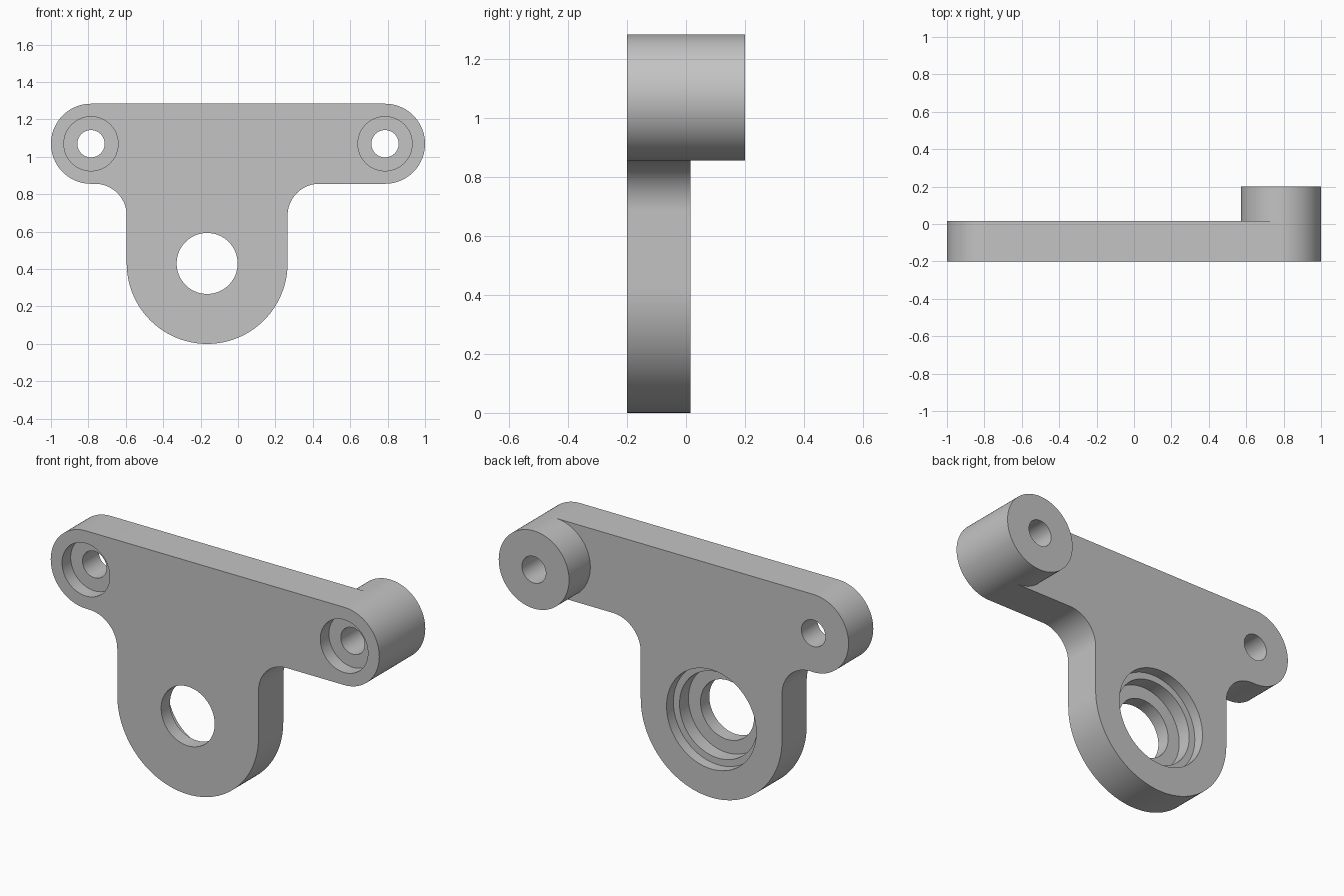
import bpy, bmesh
from math import cos, sin, radians, pi
from mathutils import Matrix

if "Cube" in bpy.data.objects:
    bpy.data.objects.remove(bpy.data.objects["Cube"], do_unlink=True)

FRONT, BACK, BOSS_END = -0.2, 0.015, 0.2
LUG_X, LUG_Z, LUG_R = 0.786, 1.07, 0.214
HUB_X, HUB_Z, HUB_R = -0.165, 0.43, 0.43
FILLET = 0.17
HOLE_R = 0.073

grey = bpy.data.materials.new("plain grey")
grey.use_nodes = True
grey.diffuse_color = (0.55, 0.55, 0.55, 1)
grey.node_tree.nodes["Principled BSDF"].inputs["Base Color"].default_value = (0.55, 0.55, 0.55, 1)


def arc(cx, cz, r, start, end, steps):
    """Points in the x-z plane, angles in degrees."""
    return [(cx + r * cos(radians(start + (end - start) * i / steps)),
             cz + r * sin(radians(start + (end - start) * i / steps)))
            for i in range(steps + 1)]


def make_object(name, bm):
    bmesh.ops.recalc_face_normals(bm, faces=bm.faces)
    mesh = bpy.data.meshes.new(name)
    bm.to_mesh(mesh)
    bm.free()
    mesh.materials.append(grey)
    obj = bpy.data.objects.new(name, mesh)
    bpy.context.collection.objects.link(obj)
    return obj


def smooth(obj):
    bpy.ops.object.select_all(action="DESELECT")
    obj.select_set(True)
    bpy.context.view_layer.objects.active = obj
    bpy.ops.object.shade_smooth_by_angle(angle=radians(30))


def lathe(name, x, z, profile, closed, steps=96):
    """Spin (radius, y) points about an axis along y."""
    bm = bmesh.new()
    verts = [bm.verts.new((x + r, y, z)) for r, y in profile]
    edges = [bm.edges.new(pair) for pair in zip(verts, verts[1:])]
    bmesh.ops.spin(bm, geom=verts + edges, cent=(x, 0, z), axis=(0, 1, 0),
                   angle=2 * pi, steps=steps, use_merge=True)
    bmesh.ops.remove_doubles(bm, verts=bm.verts, dist=1e-5)
    if closed:
        bmesh.ops.holes_fill(bm, edges=[e for e in bm.edges if e.is_boundary], sides=0)
    return make_object(name, bm)


# Plate outline: right lug, top edge, left lug, fillets and rounded hub
left, right = HUB_X - HUB_R, HUB_X + HUB_R
fillet_z = LUG_Z - LUG_R - FILLET
outline = (arc(LUG_X, LUG_Z, LUG_R, -90, 90, 48)
           + arc(-LUG_X, LUG_Z, LUG_R, 90, 270, 48)
           + arc(left - FILLET, fillet_z, FILLET, 90, 0, 20)
           + arc(HUB_X, HUB_Z, HUB_R, 180, 360, 64)
           + arc(right + FILLET, fillet_z, FILLET, 180, 90, 20))
bm = bmesh.new()
face = bm.faces.new([bm.verts.new((x, FRONT, z)) for x, z in outline])
extruded = bmesh.ops.extrude_face_region(bm, geom=[face])["geom"]
bmesh.ops.translate(bm, vec=(0, BACK - FRONT, 0),
                    verts=[v for v in extruded if isinstance(v, bmesh.types.BMVert)])
plate = make_object("bracket_plate", bm)

# Lug holes with front counterbores, and the stepped hub bore opening at the back
MARGIN = 0.1
SEAT = FRONT + 0.075
lug_bore = [(0.145, FRONT - MARGIN), (0.145, SEAT), (HOLE_R, SEAT), (HOLE_R, BACK + MARGIN)]
hub_bore = [(0.163, FRONT - MARGIN), (0.163, BACK - 0.138), (0.236, BACK - 0.138),
            (0.236, BACK - 0.06), (0.273, BACK - 0.06), (0.273, BACK + MARGIN)]
cutters = [lathe("left_lug_cutter", LUG_X, LUG_Z, lug_bore, True),
           lathe("right_lug_cutter", -LUG_X, LUG_Z, lug_bore, True),
           lathe("hub_cutter", HUB_X, HUB_Z, hub_bore, True)]
bpy.context.view_layer.objects.active = plate
for cutter in cutters:
    cutter.hide_render = True
    mod = plate.modifiers.new("bore", "BOOLEAN")
    mod.operation = "DIFFERENCE"
    mod.solver = "EXACT"
    mod.object = cutter
    bpy.ops.object.modifier_apply(modifier=mod.name)
for cutter in cutters:
    bpy.data.objects.remove(cutter, do_unlink=True)
smooth(plate)

# Long tubular boss standing behind the left lug
boss = lathe("left_boss", LUG_X, LUG_Z,
             [(LUG_R, BACK), (LUG_R, BOSS_END), (HOLE_R, BOSS_END), (HOLE_R, BACK)], False)
smooth(boss)
